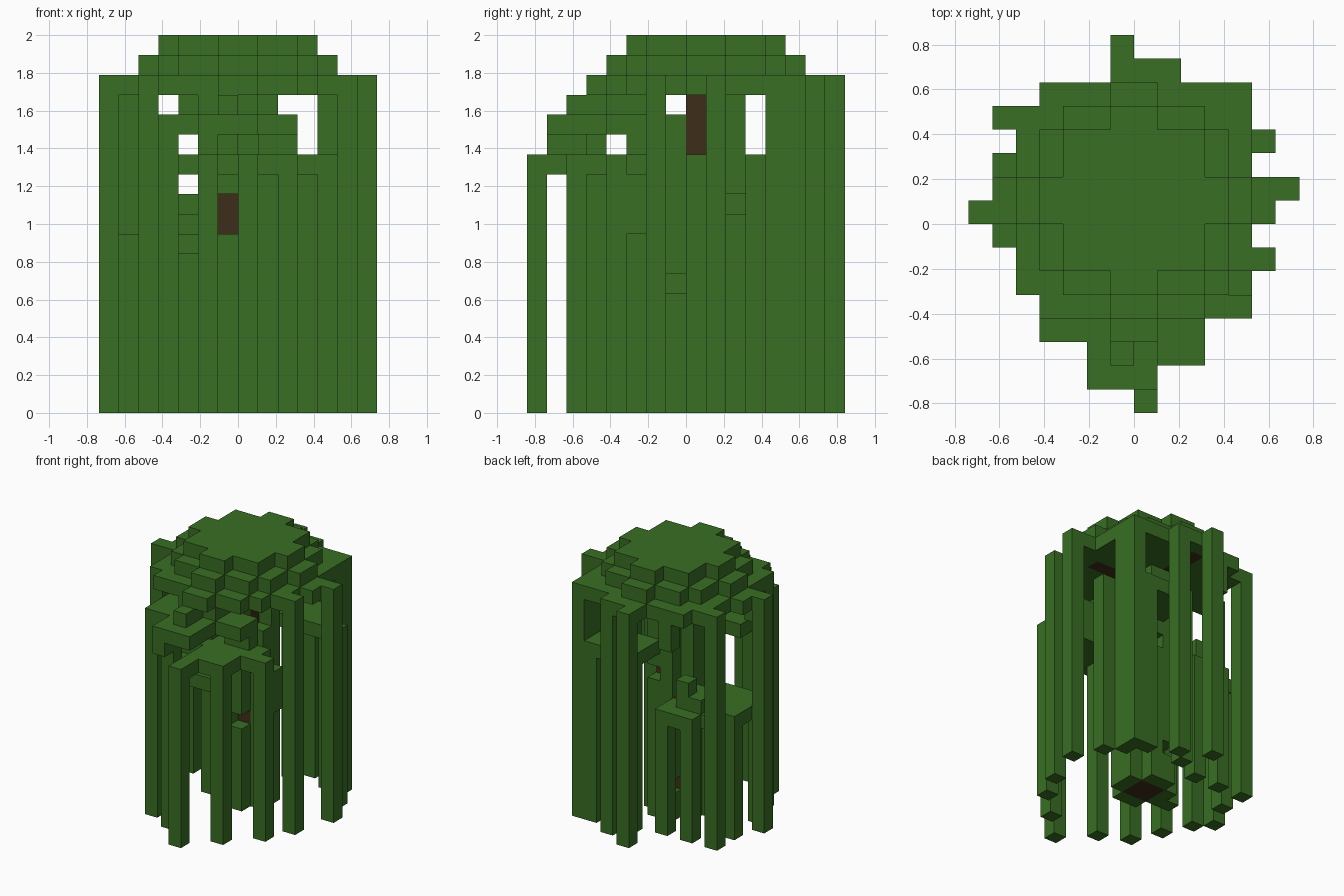
import bpy
import bmesh
from mathutils import Vector

cube = bpy.data.objects.get("Cube")
if cube:
    bpy.data.objects.remove(cube, do_unlink=True)

UNIT = 2 / 19  # edge length of one block


def make_material(name, color):
    mat = bpy.data.materials.new(name)
    mat.use_nodes = True
    mat.diffuse_color = color
    mat.node_tree.nodes["Principled BSDF"].inputs["Base Color"].default_value = color
    return mat


leaf_green = make_material("leaf green", (0.041, 0.156, 0.017, 1))
bark_brown = make_material("bark brown", (0.049, 0.027, 0.010, 1))


def box(x0, x1, y0, y1, z0, z1):
    return {(x, y, z) for x in range(x0, x1) for y in range(y0, y1) for z in range(z0, z1)}


def strand(x, y, top, bottom=0):
    return box(x, x + 1, y, y + 1, bottom, top)


def disc(steps, z, cx=0, cy=1):
    """Stepped round layer, one block thick, from pairs of half widths."""
    cells = set()
    for a, b in steps:
        cells |= box(cx - a, cx + a, cy - b, cy + b, z, z + 1)
    return cells


SIDES = [Vector(s) for s in ((1, 0, 0), (-1, 0, 0), (0, 1, 0), (0, -1, 0), (0, 0, 1), (0, 0, -1))]


def build(name, cells, mat, inside):
    """Skin a set of blocks, keeping only the exposed faces."""
    bm = bmesh.new()
    for cell in cells:
        centre = Vector(cell) + Vector((0.5, 0.5, 0.5))
        for n in SIDES:
            if tuple(int(c) for c in Vector(cell) + n) in inside:
                continue
            u = Vector((n.y, n.z, n.x))
            v = n.cross(u)
            corners = [centre + (n + u * a + v * b) / 2
                       for a, b in ((-1, -1), (1, -1), (1, 1), (-1, 1))]
            bm.faces.new([bm.verts.new(c * UNIT) for c in corners])
    bmesh.ops.remove_doubles(bm, verts=bm.verts, dist=UNIT / 100)
    bmesh.ops.dissolve_limit(bm, angle_limit=0.01, verts=bm.verts, edges=bm.edges)
    mesh = bpy.data.meshes.new(name)
    bm.to_mesh(mesh)
    bm.free()
    mesh.materials.append(mat)
    obj = bpy.data.objects.new(name, mesh)
    bpy.context.collection.objects.link(obj)


# Trunk and the boughs that carry the leaf clumps
trunk = box(-1, 1, 0, 2, 0, 17)
boughs = (box(1, 4, 0, 1, 16, 17) | box(-1, 0, 2, 6, 16, 17)
          | box(-1, 0, -2, 0, 13, 14) | box(-3, -1, 2, 3, 8, 9))

# Crown: three stepped round layers with a few overhangs
crown = disc([(1, 4), (3, 3), (4, 1)], 18)
crown |= disc([(1, 5), (3, 4), (4, 3), (5, 1)], 17)
crown |= disc([(1, 6), (3, 5), (4, 4), (5, 3), (6, 1)], 16)
crown |= box(-4, 5, 5, 6, 16, 17) | box(-6, 5, 4, 5, 16, 17) | box(-1, 2, 6, 7, 16, 17)
crown |= box(-4, -3, -4, -3, 16, 17)

# Long strands hanging from the crown
crown_strands = set()
for x, y in ((-1, 7), (-7, 0), (6, 1), (5, -2), (-6, 4), (1, 6), (4, 4), (4, 5), (-5, -3)):
    crown_strands |= strand(x, y, 17)
crown_strands |= strand(-3, 5, 16, 14)

# Front clump, upper tier
upper_front = box(-4, 1, -5, -2, 14, 15) | box(-2, 1, -7, -5, 14, 15)
upper_front |= box(-5, -4, -3, -1, 14, 15) | box(1, 3, -4, -2, 14, 15)
upper_front |= box(-1, 0, -6, -2, 15, 16) | box(-2, 1, -4, -2, 15, 16)
upper_front |= strand(-4, -5, 15) | strand(-2, -6, 15) | strand(-2, -7, 15, 13)

# Front clump, lower tier
lower_front = box(0, 3, -6, -2, 12, 13) | box(0, 1, -8, -6, 12, 13)
lower_front |= box(3, 5, -4, -3, 12, 13) | box(3, 4, -3, -2, 12, 13)
lower_front |= box(-3, 0, -4, -2, 12, 13) | strand(4, -3, 12, 9)
lower_front |= box(1, 3, -3, -2, 13, 14) | strand(-1, -3, 14, 13)
lower_front |= strand(0, -8, 13) | strand(2, -6, 13) | strand(4, -4, 13)

# Low clump on the back right-hand side of the tree
low_clump = box(-4, -1, -1, 5, 8, 9) | box(-6, -4, -1, 3, 8, 9) | box(-5, -4, 3, 4, 8, 9)
low_clump |= box(-4, -2, 2, 4, 9, 10) | strand(-3, 3, 11, 9)
for x, y in ((-4, 4), (-2, 4), (-6, 2), (-6, -1), (-3, 0)):
    low_clump |= strand(x, y, 9)

# Back clump on the left-hand side of the tree
back_clump = box(0, 4, 3, 6, 12, 13) | box(4, 6, 3, 4, 12, 13)
back_clump |= strand(3, 5, 13) | strand(5, 3, 13) | strand(0, 5, 13)

# Vines clinging to the trunk, with gaps where the bark shows
vines = strand(-1, -1, 9) | strand(-1, -1, 15, 11)
vines |= strand(0, -1, 6) | strand(0, -1, 15, 7)
vines |= strand(-1, 2, 2) | strand(-1, 2, 16, 3)
vines |= strand(0, 2, 10) | strand(0, 2, 16, 11)
vines |= strand(1, 0, 13) | strand(1, 1, 16) | box(-2, -1, 0, 2, 0, 16)

# Each block belongs to one part only, wood first
parts = [("trunk", trunk, bark_brown), ("boughs", boughs, bark_brown),
         ("crown", crown, leaf_green), ("crown_strands", crown_strands, leaf_green),
         ("upper_front_clump", upper_front, leaf_green),
         ("lower_front_clump", lower_front, leaf_green),
         ("low_clump", low_clump, leaf_green), ("back_clump", back_clump, leaf_green),
         ("trunk_vines", vines, leaf_green)]
filled = set().union(*(cells for _, cells, _ in parts))
used = set()
for name, cells, mat in parts:
    build(name, cells - used, mat, filled)
    used |= cells
